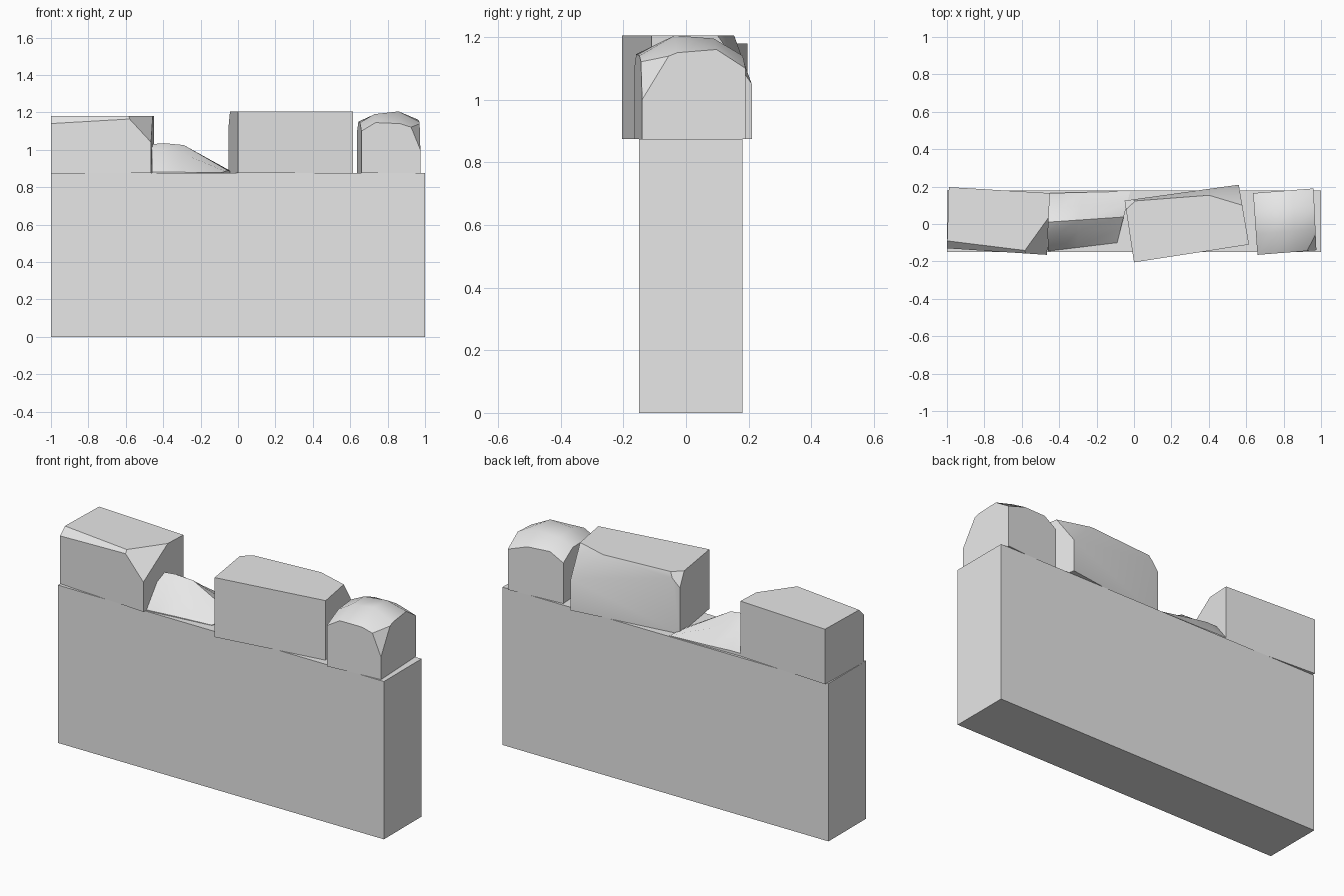
import bpy
import bmesh
import math
from mathutils import Vector

cube = bpy.data.objects.get("Cube")
if cube:
    bpy.data.objects.remove(cube, do_unlink=True)

stone_grey = bpy.data.materials.new("stone_grey")
stone_grey.use_nodes = True
colour = (0.8, 0.8, 0.8, 1)
stone_grey.diffuse_color = colour
stone_grey.node_tree.nodes["Principled BSDF"].inputs["Base Color"].default_value = colour

WALL_TOP = 0.875


def chip(bm, a, b, c):
    """Slice away everything above the plane through three points and cap it."""
    a, b, c = Vector(a), Vector(b), Vector(c)
    normal = (b - a).cross(c - a).normalized()
    if normal.z < 0:
        normal.negate()
    geom = bm.verts[:] + bm.edges[:] + bm.faces[:]
    bmesh.ops.bisect_plane(bm, geom=geom, dist=1e-5, plane_co=a,
                           plane_no=normal, clear_outer=True)
    rim = [e for e in bm.edges if e.is_boundary]
    if rim:
        bmesh.ops.holes_fill(bm, edges=rim, sides=0)


def stone(name, corners, heights, base=WALL_TOP, us=(0, 1), vs=(0, 1), chips=()):
    """Block on a four-cornered plan (front left, front right, back right,
    back left seen from the front) with a top surface given as a height grid."""
    fl, fr, br, bl = (Vector(c) for c in corners)
    bm = bmesh.new()
    top = []
    for v, row in zip(vs, heights):
        line = []
        for u, z in zip(us, row):
            p = fl.lerp(fr, u).lerp(bl.lerp(br, u), v)
            line.append(bm.verts.new((p.x, p.y, z)))
        top.append(line)
    for low, high in zip(top, top[1:]):
        for i in range(len(low) - 1):
            bm.faces.new((low[i], low[i + 1], high[i + 1], high[i]))
    # Walls and underside
    rim = (top[0] + [r[-1] for r in top[1:]] + top[-1][-2::-1]
           + [r[0] for r in top[-2:0:-1]])
    foot = [bm.verts.new((v.co.x, v.co.y, base)) for v in rim]
    for i in range(len(rim)):
        j = (i + 1) % len(rim)
        bm.faces.new((foot[i], foot[j], rim[j], rim[i]))
    bm.faces.new(foot[::-1])
    for points in chips:
        chip(bm, *points)
    bmesh.ops.recalc_face_normals(bm, faces=bm.faces[:])
    mesh = bpy.data.meshes.new(name)
    bm.to_mesh(mesh)
    bm.free()
    mesh.materials.append(stone_grey)
    mesh.shade_smooth()
    mesh.set_sharp_from_angle(angle=math.radians(35))
    obj = bpy.data.objects.new(name, mesh)
    bpy.context.collection.objects.link(obj)
    return obj


def flat(z):
    return ((z, z), (z, z))


# Wall body
stone("wall_body", ((-1, -0.15), (1, -0.15), (1, 0.18), (-1, 0.18)),
      flat(WALL_TOP), base=0)

# Large block at one end, bevelled along the front with a broken corner
stone("end_block",
      ((-1, -0.13), (-0.465, -0.165), (-0.45, 0.165), (-0.99, 0.197)), flat(1.18),
      chips=(((-1, -0.13, 1.14), (-0.57, -0.158, 1.165), (-1, -0.09, 1.18)),
             ((-0.465, -0.165, 1.04), (-0.58, -0.157, 1.165), (-0.46, 0.03, 1.18))))

# Worn rubble sloping down between the blocks
stone("rubble_mound",
      ((-0.46, -0.145), (-0.09, -0.10), (-0.02, 0.175), (-0.46, 0.165)),
      ((0.88, 0.88, 0.88, 0.877),
       (1.0, 1.0, 0.98, 0.885),
       (1.03, 1.035, 1.025, 0.89),
       (0.99, 0.99, 0.97, 0.885),
       (0.89, 0.89, 0.885, 0.877)),
      us=(0, 0.16, 0.42, 1), vs=(0, 0.3, 0.5, 0.75, 1))

# Turned middle block with chipped back edge and corners
stone("middle_block",
      ((0, -0.205), (0.615, -0.11), (0.56, 0.21), (-0.05, 0.125)), flat(1.205),
      chips=(((0.56, 0.21, 1.05), (0.27, 0.165, 1.13), (0.42, 0.155, 1.205)),
             ((0.56, 0.21, 1.05), (0.48, 0.13, 1.205), (0.58, 0.10, 1.205)),
             ((-0.05, 0.125, 1.13), (0.02, 0.135, 1.205), (-0.04, 0.08, 1.205))))

# Small rounded block at the other end
stone("rounded_block",
      ((0.66, -0.165), (0.975, -0.14), (0.96, 0.19), (0.637, 0.165)),
      ((1.10, 1.145, 1.14, 1.105),
       (1.145, 1.19, 1.205, 1.15),
       (1.15, 1.185, 1.195, 1.16),
       (1.10, 1.145, 1.14, 1.10)),
      us=(0, 0.24, 0.65, 1), vs=(0, 0.34, 0.72, 1),
      chips=(((0.925, -0.145, 1.12), (0.975, -0.14, 1.0), (0.972, -0.05, 1.145)),))
